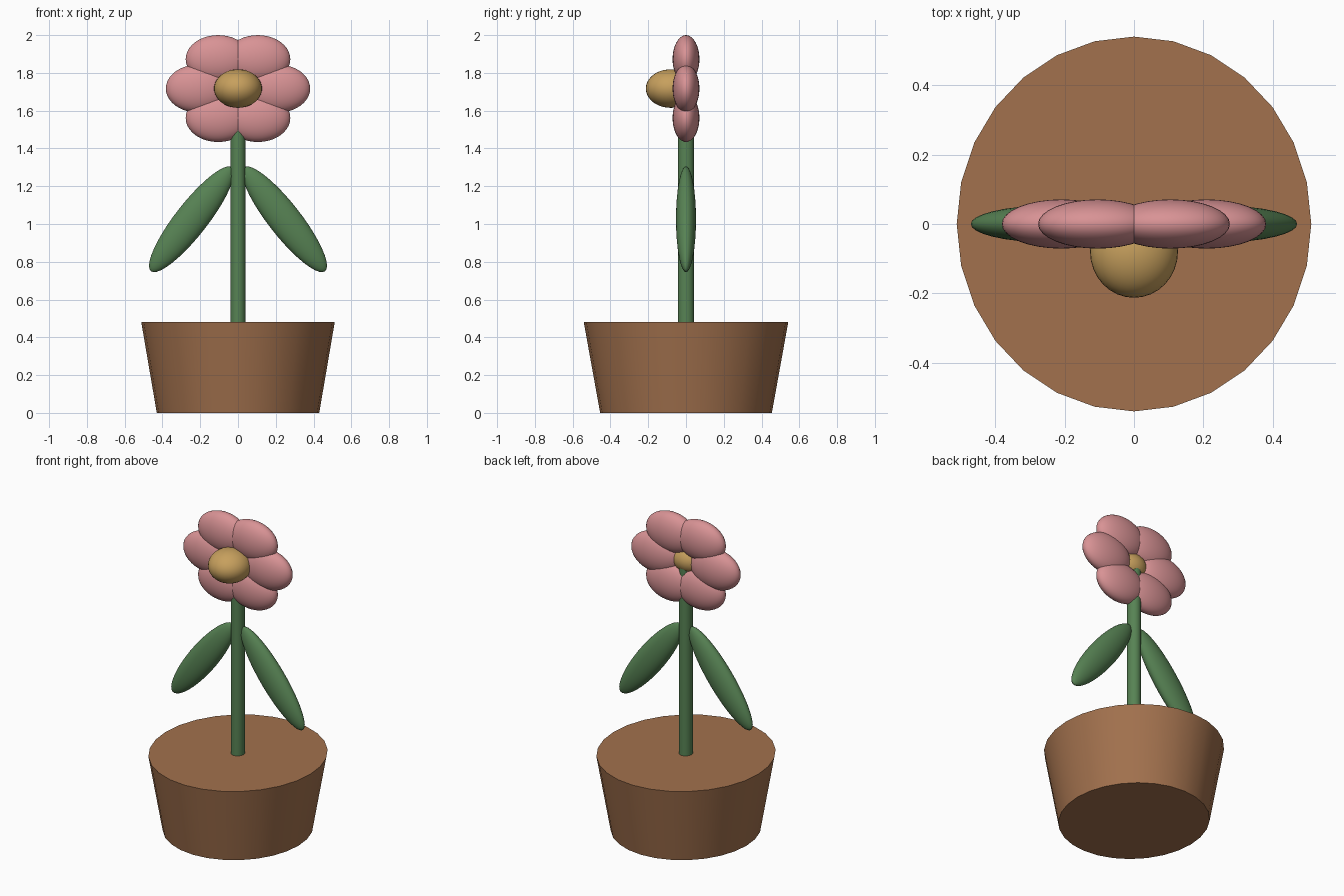
import bpy, math

if "Cube" in bpy.data.objects:
    bpy.data.objects.remove(bpy.data.objects["Cube"])


def material(name, rgb):
    m = bpy.data.materials.new(name)
    m.diffuse_color = (*rgb, 1)
    m.use_nodes = True
    m.node_tree.nodes["Principled BSDF"].inputs["Base Color"].default_value = m.diffuse_color
    return m


CLAY = material("clay_brown", (0.36, 0.165, 0.075))
GREEN = material("leaf_green", (0.095, 0.225, 0.088))
PINK = material("petal_pink", (0.69, 0.29, 0.30))
GOLD = material("centre_gold", (0.57, 0.35, 0.11))


def finish(name, mat, scale, tilt=0.0):
    ob = bpy.context.object
    ob.name = name
    ob.scale = scale
    ob.rotation_euler = (0, tilt, 0)
    ob.data.materials.append(mat)
    bpy.ops.object.shade_smooth_by_angle(angle=math.radians(35))
    return ob


def ellipsoid(name, mat, loc, radii, tilt=0.0):
    bpy.ops.mesh.primitive_uv_sphere_add(segments=32, ring_count=20, radius=1, location=loc)
    return finish(name, mat, radii, tilt)


def tapered(name, mat, sides, r_bottom, r_top, z0, z1, y_scale):
    bpy.ops.mesh.primitive_cone_add(vertices=sides, radius1=r_bottom, radius2=r_top,
                                    depth=z1 - z0, location=(0, 0, (z0 + z1) / 2))
    return finish(name, mat, (1, y_scale, 1))


# Pot, slightly deeper than wide, closed flat on top
tapered("pot", CLAY, 28, 0.43, 0.512, 0.0, 0.48, 1.057)

# Stem, running up into the flower head
tapered("stem", GREEN, 16, 0.04, 0.04, 0.46, 1.69, 1.06)

# Drooping leaves, one on each side
for side, label in ((1, "right"), (-1, "left")):
    ellipsoid("leaf_" + label, GREEN, (side * 0.246, 0, 1.025),
              (0.349, 0.053, 0.086), side * math.radians(52))

# Six petals on a flattened ring
HEAD_Z = 1.717
for i in range(6):
    a = math.radians(60 * i)
    ellipsoid(f"petal_{i + 1}", PINK,
              (0.21 * math.cos(a), 0, HEAD_Z + 0.18 * math.sin(a)),
              (0.172, 0.071, 0.127))

# Flower centre, bulging to the front
ellipsoid("flower_centre", GOLD, (0, -0.08, HEAD_Z), (0.127, 0.133, 0.102))
